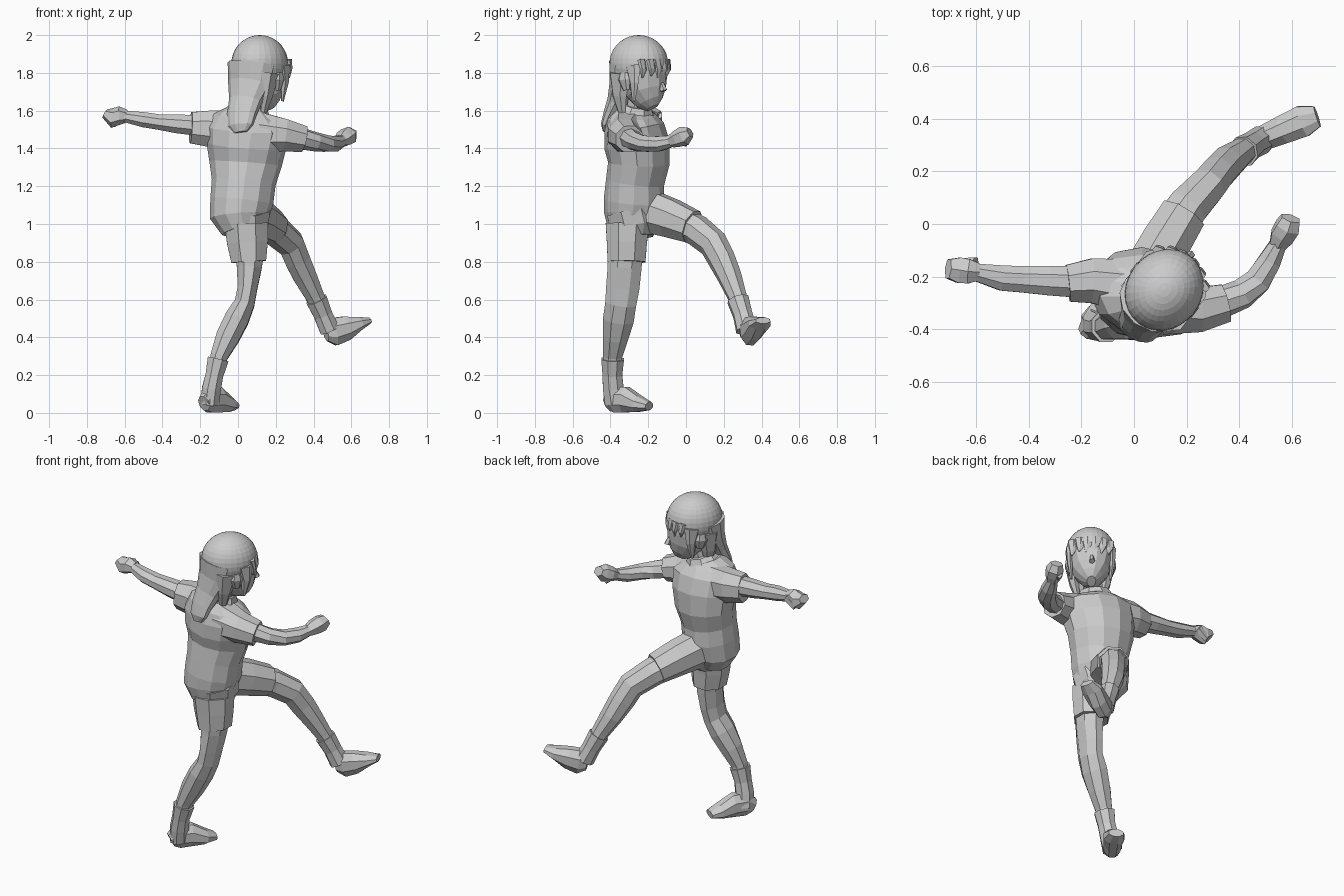
import bpy, bmesh
from math import sin, cos, pi
from mathutils import Vector, Matrix


def obj_from_bmesh(name, bm):
    bmesh.ops.recalc_face_normals(bm, faces=bm.faces[:])
    me = bpy.data.meshes.new(name)
    bm.to_mesh(me)
    bm.free()
    ob = bpy.data.objects.new(name, me)
    bpy.context.collection.objects.link(ob)
    return ob


def loft(name, stations, side, n=8):
    """Capped tube through stations (x, y, z, half width along side, other half width)."""
    bm = bmesh.new()
    pts = [Vector(s[:3]) for s in stations]
    side = Vector(side)
    k = 1 / cos(pi / n)
    rings = []
    for i, s in enumerate(stations):
        t = (pts[min(i + 1, len(pts) - 1)] - pts[max(i - 1, 0)]).normalized()
        u = (side - t * t.dot(side)).normalized()
        v = t.cross(u)
        ring = []
        for j in range(n):
            a = 2 * pi * (j + .5) / n
            ring.append(bm.verts.new(pts[i] + u * (s[3] * k * cos(a)) + v * (s[4] * k * sin(a))))
        rings.append(ring)
    for r0, r1 in zip(rings, rings[1:]):
        for j in range(n):
            bm.faces.new((r0[j], r0[(j + 1) % n], r1[(j + 1) % n], r1[j]))
    bm.faces.new(rings[0])
    bm.faces.new(rings[-1])
    return obj_from_bmesh(name, bm)


# Head frame: the face looks towards +x +y
HEAD = Vector((.115, -.25, 0))
FWD = Vector((.6, .8, 0))
RIGHT = Vector((.8, -.6, 0))


def on_head(r, f, z):
    return tuple(HEAD + RIGHT * r + FWD * f + Vector((0, 0, z)))


# Shirt body and collar
loft("shirt", [(.03, -.295, .975, .115, .12), (.01, -.285, 1.04, .155, .145),
               (.02, -.275, 1.12, .162, .155), (.03, -.27, 1.22, .165, .148),
               (.04, -.25, 1.32, .188, .155), (.045, -.26, 1.42, .208, .165),
               (.05, -.275, 1.51, .22, .15), (.05, -.285, 1.565, .175, .125),
               (.06, -.28, 1.605, .1, .095)], (.97, -.25, 0), 12)
loft("collar", [(.06, -.275, 1.57, .115, .11), (.075, -.265, 1.63, .075, .08)], RIGHT, 8)
loft("neck", [(.07, -.27, 1.55, .055, .055), (.11, -.245, 1.74, .05, .055)], RIGHT, 8)

# Sleeves
loft("left_sleeve", [(-.02, -.235, 1.49, .1, .11), (-.16, -.215, 1.505, .085, .095),
                     (-.25, -.225, 1.51, .07, .082)], (0, 1, 0))
loft("right_sleeve", [(.12, -.31, 1.48, .11, .11), (.25, -.325, 1.47, .085, .085),
                      (.345, -.30, 1.45, .072, .07)], (0, 1, 0))

# Arms
loft("left_arm", [(-.2, -.22, 1.52, .06, .055), (-.32, -.215, 1.53, .056, .05),
                  (-.42, -.21, 1.54, .05, .041), (-.5, -.205, 1.552, .048, .04),
                  (-.6, -.183, 1.57, .033, .03)], (0, 1, 0))
loft("right_arm", [(.3, -.31, 1.46, .058, .055), (.41, -.265, 1.435, .054, .046),
                   (.47, -.215, 1.425, .05, .042), (.515, -.14, 1.425, .043, .04),
                   (.55, -.07, 1.44, .031, .03)], (1, 0, 0))

# Fists
loft("left_hand", [(-.59, -.183, 1.57, .033, .03), (-.625, -.18, 1.575, .046, .042),
                   (-.665, -.175, 1.562, .048, .046), (-.705, -.17, 1.585, .036, .022)], (0, 1, 0), 6)
loft("left_thumb", [(-.6, -.145, 1.575, .018, .018), (-.665, -.145, 1.535, .015, .022)], (0, 1, 0), 5)
loft("right_hand", [(.545, -.08, 1.437, .032, .03), (.562, -.045, 1.452, .044, .04),
                    (.583, -.01, 1.467, .045, .046), (.595, .022, 1.485, .035, .026)], (1, 0, 0), 6)
loft("right_thumb", [(.54, -.06, 1.445, .017, .017), (.56, .005, 1.435, .015, .022)], (1, 0, 0), 5)

# Shorts: a pelvis and two legs
loft("shorts_seat", [(.04, -.29, 1.07, .13, .13), (.045, -.27, .985, .115, .13),
                     (.055, -.265, .93, .075, .09)], (1, 0, 0))
loft("left_shorts_leg", [(.045, -.31, 1.0, .115, .115), (.05, -.313, .9, .108, .106),
                         (.057, -.315, .80, .092, .1)], (1, 0, 0))
loft("right_shorts_leg", [(.05, -.19, 1.065, .095, .11), (.115, -.08, 1.03, .095, .1),
                          (.185, .035, .985, .088, .085)], (.85, -.5, 0))

# Standing leg, cuff and foot
loft("left_leg", [(.06, -.32, .87, .08, .092), (.06, -.325, .77, .066, .09),
                  (.05, -.335, .66, .052, .088), (.035, -.345, .58, .053, .082),
                  (-.005, -.357, .5, .064, .082), (-.055, -.372, .4, .062, .066),
                  (-.1, -.388, .3, .046, .05), (-.125, -.39, .2, .04, .045)], (1, 0, 0))
loft("left_sock", [(-.105, -.388, .285, .056, .06), (-.125, -.39, .2, .047, .052),
                   (-.14, -.385, .13, .05, .055), (-.15, -.37, .05, .05, .06)], (1, 0, 0))
loft("left_foot", [(-.18, -.412, .05, .034, .042), (-.155, -.38, .07, .048, .07),
                   (-.11, -.32, .07, .053, .068), (-.06, -.25, .046, .06, .042),
                   (-.03, -.195, .036, .042, .022)], (.8, -.6, 0))

# Raised leg, cuff and foot
loft("right_leg", [(.12, -.06, 1.02, .085, .08), (.2, .06, .965, .078, .077),
                   (.28, .145, .895, .068, .074), (.315, .19, .81, .064, .07),
                   (.355, .232, .72, .062, .06), (.405, .27, .62, .05, .048),
                   (.45, .305, .52, .044, .042)], (.8, -.6, 0))
loft("right_sock", [(.415, .275, .6, .056, .056), (.45, .3, .52, .048, .05),
                    (.485, .32, .44, .05, .055)], (.8, -.6, 0))
loft("right_foot", [(.465, .315, .42, .032, .04), (.505, .332, .43, .048, .074),
                    (.57, .36, .448, .054, .064), (.64, .39, .474, .06, .035),
                    (.695, .408, .489, .04, .016)], (.35, -.94, 0))

# Face with a small nose and ears
loft("face", [(*on_head(0, .09, 1.615), .025, .035), (*on_head(0, .075, 1.645), .062, .075),
              (*on_head(0, .05, 1.7), .1, .108), (*on_head(0, .035, 1.77), .118, .123),
              (*on_head(0, .015, 1.87), .125, .135)], RIGHT, 12)
loft("nose", [(*on_head(0, .15, 1.745), .009, .01), (*on_head(0, .165, 1.705), .014, .016)], RIGHT, 5)
for name, s in (("left", -1), ("right", 1)):
    loft(name + "_ear", [(*on_head(.125 * s, 0, 1.8), .016, .025), (*on_head(.13 * s, 0, 1.765), .016, .035),
                         (*on_head(.118 * s, .005, 1.71), .01, .018)], RIGHT, 6)
    # Hair hanging beside the ear and behind the jaw
    loft(name + "_side_hair", [(*on_head(.12 * s, .05, 1.84), .022, .045),
                               (*on_head(.122 * s, .06, 1.75), .014, .026),
                               (*on_head(.112 * s, .05, 1.65), .006, .008)], RIGHT, 6)
    loft(name + "_back_lock", [(*on_head(.1 * s, -.05, 1.8), .04, .06), (*on_head(.09 * s, -.06, 1.68), .025, .04),
                               (*on_head(.07 * s, -.06, 1.59), .012, .02)], RIGHT, 6)

# Hair cap: dome cut on a slope, low at the nape and high at the brow
bm = bmesh.new()
rot = Matrix((RIGHT, FWD, Vector((0, 0, 1)))).transposed().to_4x4()
bmesh.ops.create_uvsphere(bm, u_segments=28, v_segments=18, radius=1)
bmesh.ops.transform(bm, verts=bm.verts[:], matrix=Matrix.Translation(HEAD + Vector((0, 0, 1.85)))
                    @ rot @ Matrix.Diagonal((.143, .162, .15, 1)))
cut = FWD * -.55 + Vector((0, 0, 1))
bmesh.ops.bisect_plane(bm, geom=bm.verts[:] + bm.edges[:] + bm.faces[:],
                       plane_co=HEAD + Vector((0, 0, 1.745)), plane_no=cut, clear_inner=True)
bmesh.ops.holes_fill(bm, edges=[e for e in bm.edges if e.is_boundary])
obj_from_bmesh("hair_cap", bm)

# Fringe locks across the brow
for i, r in enumerate((-.1, -.06, -.02, .025, .065, .105)):
    f = .155 * (1 - (r / .15) ** 2) ** .5
    loft("fringe_lock_%d" % (i + 1), [(*on_head(r, f - .012, 1.87), .028, .016),
                                      (*on_head(r, f, 1.82), .023, .012),
                                      (*on_head(r + .008, f - .004, 1.785 - .012 * (i % 2)), .005, .004)], RIGHT, 6)

# Long hair down the back
loft("back_hair", [(.08, -.29, 1.84, .135, .115), (.065, -.31, 1.74, .12, .09),
                   (.04, -.35, 1.65, .09, .062), (.02, -.385, 1.58, .08, .045),
                   (.013, -.41, 1.52, .068, .034), (.015, -.42, 1.485, .035, .018)], (.9, -.4, 0), 12)
